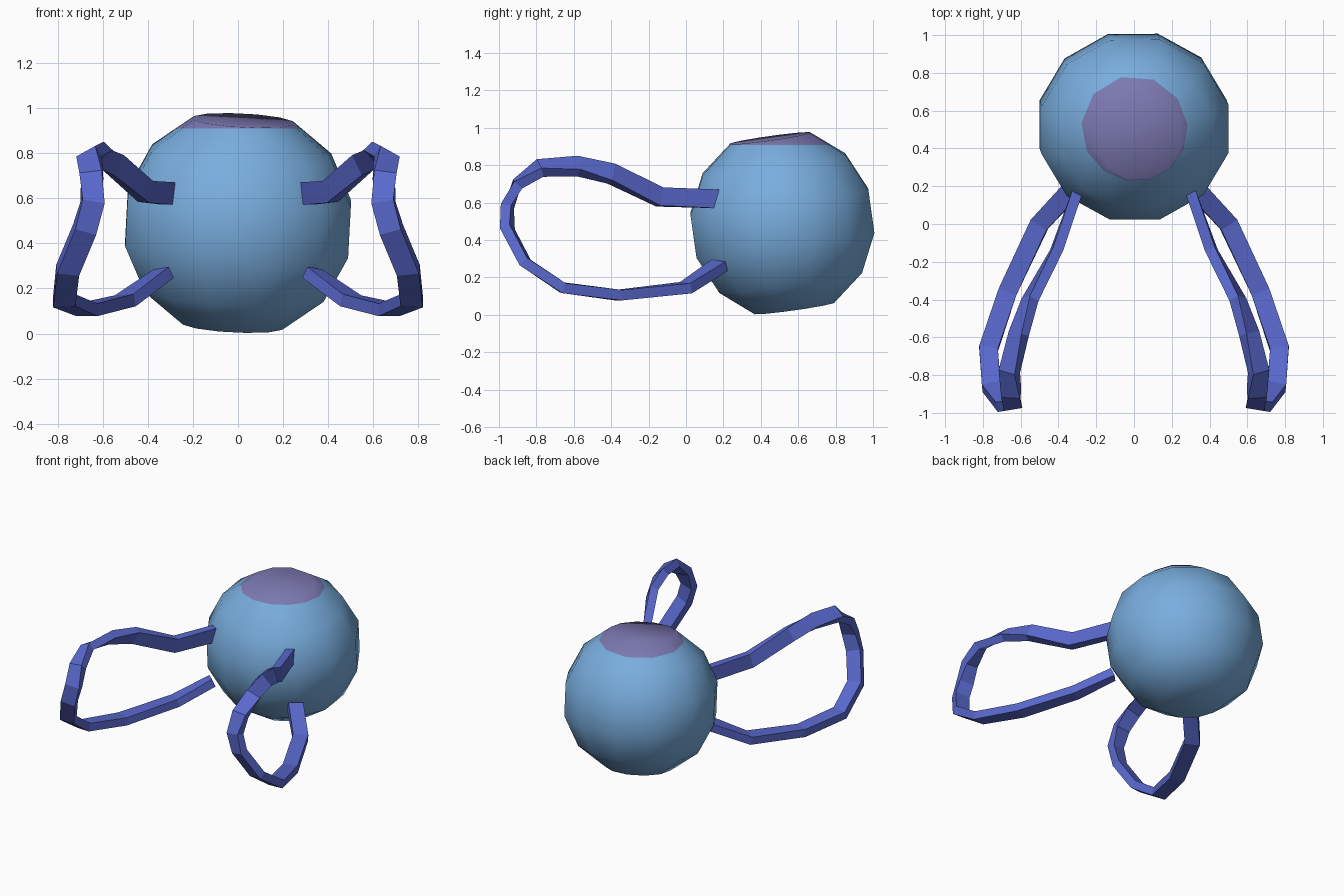
import bpy, bmesh, math
from mathutils import Vector, Matrix

cube = bpy.data.objects.get("Cube")
if cube:
    bpy.data.objects.remove(cube, do_unlink=True)


def material(name, rgb):
    m = bpy.data.materials.new(name)
    m.use_nodes = True
    m.diffuse_color = (*rgb, 1)
    m.node_tree.nodes["Principled BSDF"].inputs["Base Color"].default_value = (*rgb, 1)
    return m


sky_blue = material("sky_blue", (0.19, 0.42, 0.73))
violet = material("violet", (0.20, 0.19, 0.44))
indigo = material("indigo", (0.10, 0.14, 0.61))


def add_object(name, bm, mats):
    bmesh.ops.recalc_face_normals(bm, faces=bm.faces[:])
    mesh = bpy.data.meshes.new(name)
    bm.to_mesh(mesh)
    bm.free()
    for m in mats:
        mesh.materials.append(m)
    ob = bpy.data.objects.new(name, mesh)
    bpy.context.collection.objects.link(ob)
    return ob


def loft(bm, rings):
    """Bridge equal rings of points and close both ends."""
    loops = [[bm.verts.new(p) for p in ring] for ring in rings]
    n = len(loops[0])
    for a, b in zip(loops, loops[1:]):
        for i in range(n):
            j = (i + 1) % n
            bm.faces.new((a[i], a[j], b[j], b[i]))
    bm.faces.new(loops[0])
    bm.faces.new(loops[-1])


# Round body: a tilted twelve-sided ball with flattened poles
RADIUS, SIDES, STEPS = 0.51, 12, 7
rings = []
for k in range(1, STEPS):
    lat = math.pi * k / STEPS
    ring = []
    for i in range(SIDES):
        a = 2 * math.pi * (i + 0.5) / SIDES
        ring.append(Vector((1.03 * math.sin(lat) * math.cos(a),
                            math.sin(lat) * math.sin(a), math.cos(lat))) * RADIUS)
    rings.append(ring)
bm = bmesh.new()
loft(bm, rings)
tilt = (Matrix.Translation((0, 0.515, 0.49)) @ Matrix.Rotation(math.radians(8), 4, "X")
        @ Matrix.Rotation(math.radians(3), 4, "Y"))
bmesh.ops.transform(bm, matrix=tilt, verts=bm.verts[:])

# Level cut that marks off the violet crown
CROWN = 0.908
bmesh.ops.bisect_plane(bm, geom=bm.verts[:] + bm.edges[:] + bm.faces[:],
                       plane_co=(0, 0, CROWN), plane_no=(0, 0, 1))
for f in bm.faces:
    f.smooth = True
    f.material_index = int(f.calc_center_median().z > CROWN)
body = add_object("round_body", bm, [sky_blue, violet])

# Looped strap: centre path with the direction of the strap's width
path = [
    ((.30, .17, .62), (0, 0, 1)),
    ((.41, -.14, .63), (-.1, 0, 1)),
    ((.55, -.40, .755), (-.4, 0, 1)),
    ((.61, -.58, .795), (-.7, 0, .7)),
    ((.66, -.78, .785), (-.8, 0, .5)),
    ((.65, -.90, .70), (-1, 0, .2)),
    ((.645, -.955, .58), (-1, .2, 0)),
    ((.68, -.955, .46), (-1, .2, 0)),
    ((.755, -.86, .28), (-1, .1, 0)),
    ((.77, -.66, .145), (-1, 0, 0)),
    ((.67, -.36, .105), (-1, -.3, 0)),
    ((.50, 0, .145), (-1, -.5, .1)),
    ((.33, .18, .265), (-1, -.6, .3)),
]
points = [Vector(p) for p, _ in path]
rings = []
for i, (_, hint) in enumerate(path):
    t = (points[min(i + 1, len(points) - 1)] - points[max(i - 1, 0)]).normalized()
    w = Vector(hint)
    w = (w - t * w.dot(t)).normalized()
    n = t.cross(w)
    rings.append([points[i] + w * a * 0.05 + n * b * 0.028
                  for a, b in ((1, 1), (-1, 1), (-1, -1), (1, -1))])
bm = bmesh.new()
loft(bm, rings)
straps = add_object("looped_straps", bm, [indigo])
straps.modifiers.new("mirror", "MIRROR").use_axis = (True, False, False)
